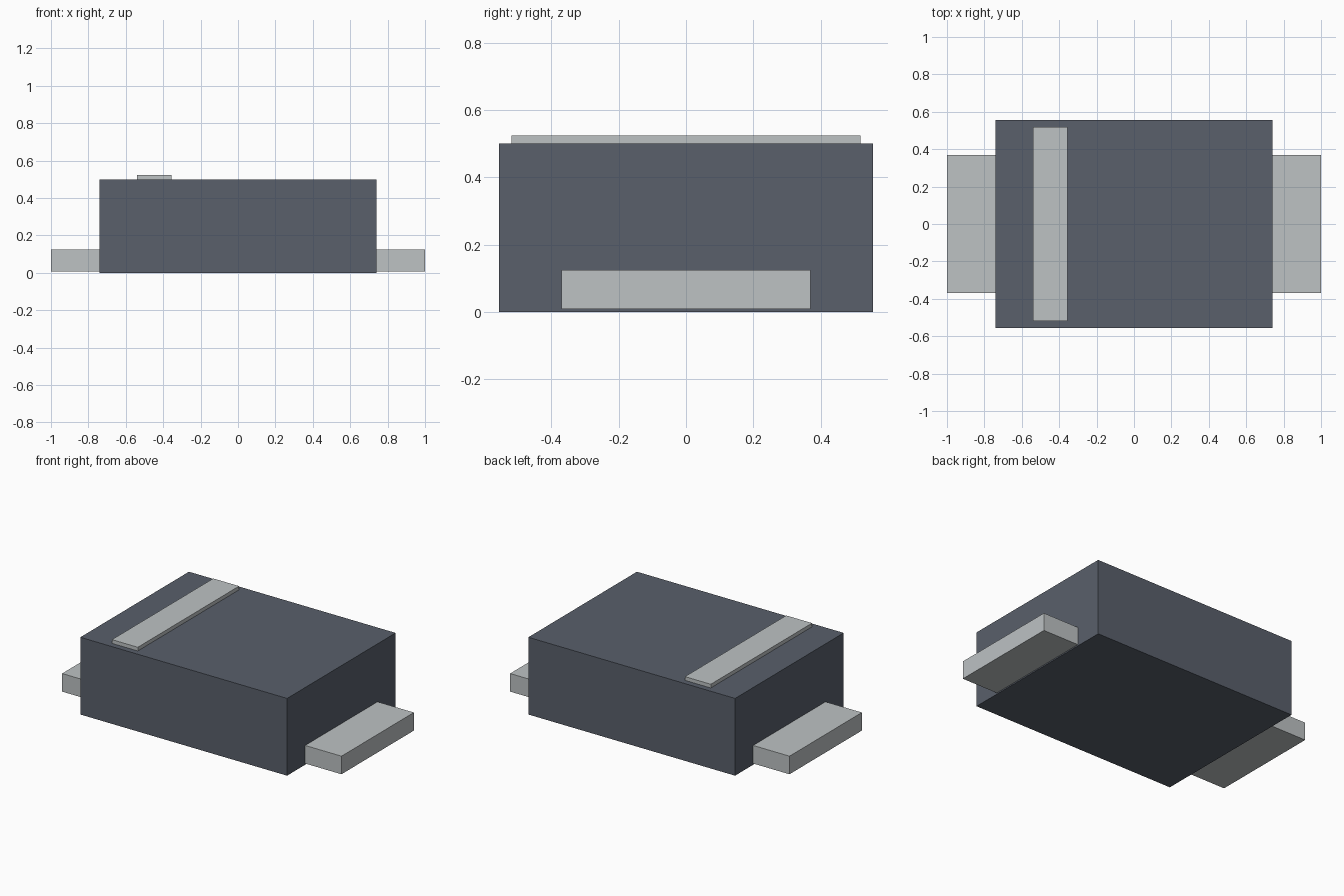
import bpy

cube = bpy.data.objects.get("Cube")
if cube:
    bpy.data.objects.remove(cube, do_unlink=True)


def make_material(name, rgb):
    mat = bpy.data.materials.new(name)
    mat.use_nodes = True
    mat.diffuse_color = (*rgb, 1)
    mat.node_tree.nodes["Principled BSDF"].inputs["Base Color"].default_value = (*rgb, 1)
    return mat


def box(name, low, high, mat):
    """Axis-aligned box between two opposite corners."""
    centre = [(a + b) / 2 for a, b in zip(low, high)]
    bpy.ops.mesh.primitive_cube_add(size=1, location=centre)
    obj = bpy.context.object
    obj.name = name
    obj.scale = [b - a for a, b in zip(low, high)]
    bpy.ops.object.transform_apply(location=False, rotation=False, scale=True)
    obj.data.materials.append(mat)
    return obj


slate = make_material("dark slate plastic", (0.10, 0.115, 0.147))
metal = make_material("pale grey metal", (0.51, 0.54, 0.55))

# Main block
box("body", (-0.74, -0.555, 0), (0.74, 0.555, 0.5), slate)

# Raised band across the top
box("polarity_band", (-0.54, -0.518, 0.499), (-0.355, 0.518, 0.524), metal)

# Flat contact at each end
for name, side in (("left_terminal", 1), ("right_terminal", -1)):
    inner, outer = sorted((side * 0.738, side * 1.0))
    box(name, (inner, -0.37, 0.008), (outer, 0.37, 0.125), metal)
